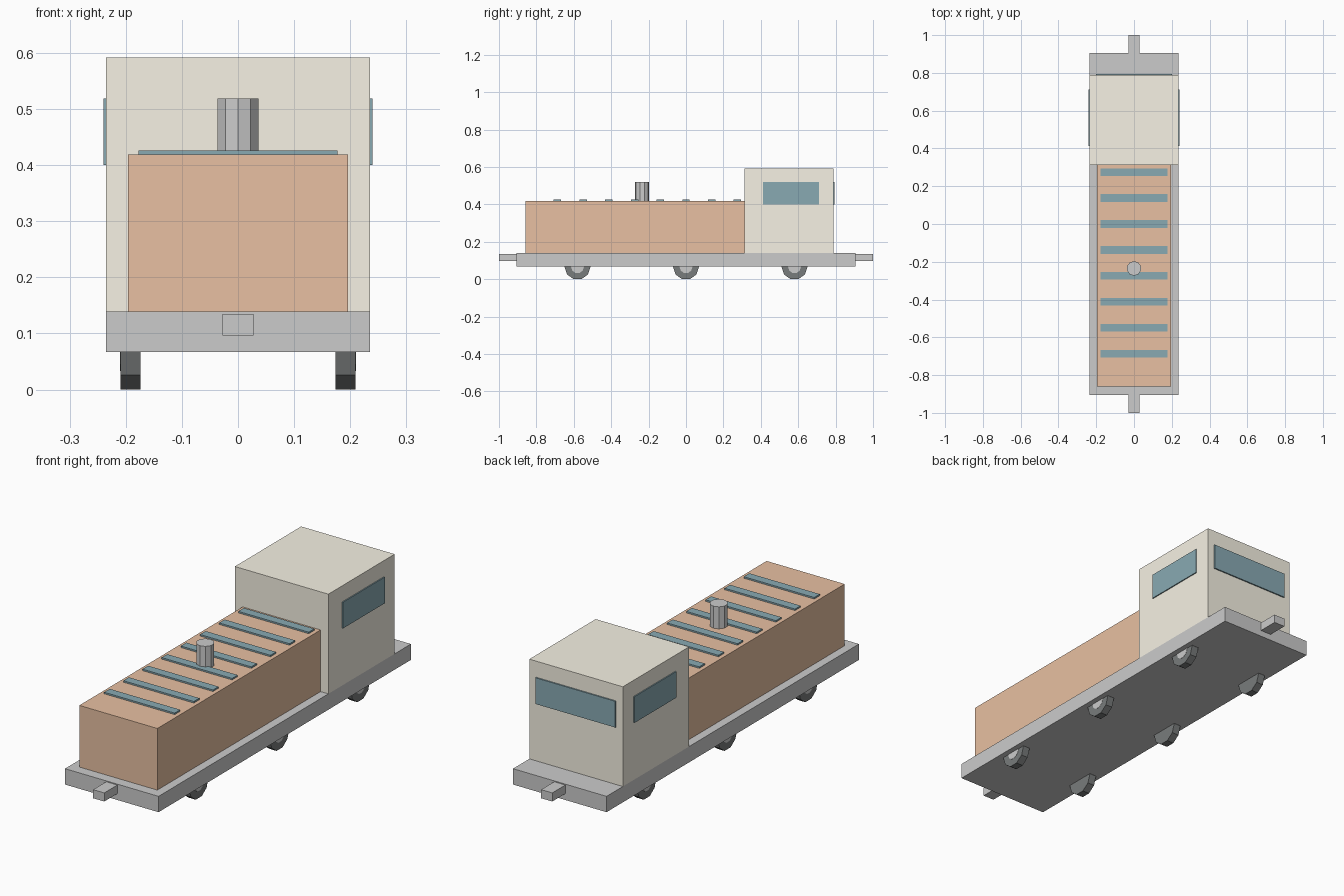
import bpy, math

if "Cube" in bpy.data.objects:
    bpy.data.objects.remove(bpy.data.objects["Cube"])


def material(name, rgb):
    m = bpy.data.materials.new(name)
    m.diffuse_color = (*rgb, 1)
    m.use_nodes = True
    m.node_tree.nodes["Principled BSDF"].inputs["Base Color"].default_value = m.diffuse_color
    return m


ORANGE = material("orange_paint", (0.81, 0.53, 0.36))
CREAM = material("cream_paint", (0.93, 0.89, 0.78))
TEAL = material("dark_teal", (0.25, 0.40, 0.45))
BLACK = material("wheel_black", (0.19, 0.20, 0.20))


def finish(name, mat):
    ob = bpy.context.object
    ob.name = name
    if mat:
        ob.data.materials.append(mat)
    return ob


def box(name, x, y, z, mat=None):
    """Box from (min, max) ranges on each axis."""
    bpy.ops.mesh.primitive_cube_add(size=1, location=[sum(r) / 2 for r in (x, y, z)])
    ob = finish(name, mat)
    ob.scale = [r[1] - r[0] for r in (x, y, z)]
    bpy.ops.object.transform_apply(location=False, rotation=False, scale=True)
    return ob


def cylinder(name, sides, r, depth, loc, rot=(0, 0, 0), mat=None):
    bpy.ops.mesh.primitive_cylinder_add(vertices=sides, radius=r, depth=depth,
                                        location=loc, rotation=rot)
    return finish(name, mat)


# Chassis, hood and cab
box("chassis", (-0.235, 0.235), (-0.906, 0.906), (0.067, 0.139))
box("hood", (-0.196, 0.196), (-0.859, 0.313), (0.139, 0.419), ORANGE)
box("cab", (-0.235, 0.235), (0.313, 0.789), (0.139, 0.592), CREAM)

# Couplers at both ends
box("front_coupler", (-0.028, 0.028), (-1.0, -0.906), (0.096, 0.135))
box("rear_coupler", (-0.028, 0.028), (0.906, 1.0), (0.096, 0.135))

# Cab windows
box("end_window", (-0.201, 0.201), (0.785, 0.795), (0.40, 0.519), TEAL)
box("right_window", (0.230, 0.240), (0.412, 0.711), (0.40, 0.519), TEAL)
box("left_window", (-0.240, -0.230), (0.412, 0.711), (0.40, 0.519), TEAL)

# Hood vent slats
for i in range(8):
    y = 0.275 - i * 0.1375
    box(f"vent_slat_{i + 1}", (-0.177, 0.177), (y - 0.02, y + 0.02), (0.412, 0.426), TEAL)

# Exhaust stack
cylinder("exhaust_stack", 10, 0.0385, 0.104, (0, -0.235, 0.467))

# Three wheel pairs, each wheel with a grey hub on its outer face
side_on = (0, math.pi / 2, 0)
for i, y in enumerate((-0.58, 0, 0.58), 1):
    for side, s in (("right", 1), ("left", -1)):
        cylinder(f"{side}_wheel_{i}", 10, 0.0695, 0.035, (s * 0.1915, y, 0.0665), side_on, BLACK)
        cylinder(f"{side}_hub_{i}", 10, 0.035, 0.01, (s * 0.2052, y, 0.0665), side_on)
